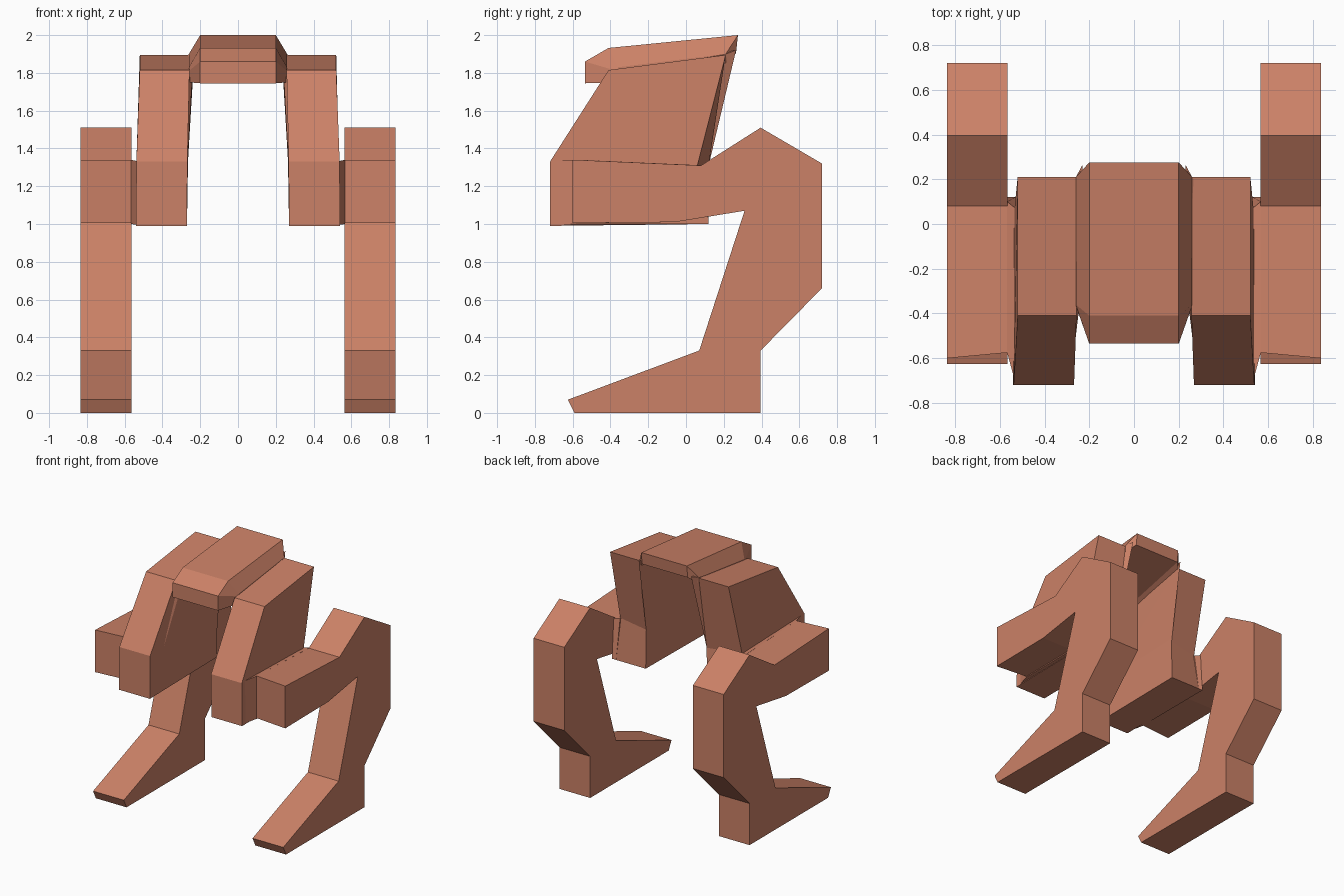
import bpy, bmesh

if "Cube" in bpy.data.objects:
    bpy.data.objects.remove(bpy.data.objects["Cube"])

# single clay colour
clay = bpy.data.materials.new("clay_orange")
clay.diffuse_color = (0.60, 0.22, 0.135, 1)
clay.use_nodes = True
clay.node_tree.nodes["Principled BSDF"].inputs["Base Color"].default_value = clay.diffuse_color


def finish(name, bm, mirror=True):
    bmesh.ops.recalc_face_normals(bm, faces=bm.faces)
    mesh = bpy.data.meshes.new(name)
    bm.to_mesh(mesh)
    bm.free()
    mesh.materials.append(clay)
    ob = bpy.data.objects.new(name, mesh)
    bpy.context.collection.objects.link(ob)
    if mirror:
        ob.modifiers.new("mirror", 'MIRROR')
    return ob


def loft(name, sections, mirror=True):
    """Solid through (x, [(y, z), ...]) sections of equal point count."""
    bm = bmesh.new()
    rings = []
    for x, prof in sections:
        # x may be one number or one number per point
        xs = x if isinstance(x, (list, tuple)) else [x] * len(prof)
        rings.append([bm.verts.new((px, y, z)) for px, (y, z) in zip(xs, prof)])
    n = len(rings[0])
    for a, b in zip(rings, rings[1:]):
        for i in range(n):
            j = (i + 1) % n
            bm.faces.new((a[i], a[j], b[j], b[i]))
    bm.faces.new(rings[0])
    bm.faces.new(rings[-1])
    return finish(name, bm, mirror)


# bent leg with thigh, shin and long foot
leg = [(-0.59, 0), (0.395, 0), (0.395, 0.33), (0.72, 0.66), (0.72, 1.32),
       (0.395, 1.51), (0.08, 1.31), (-0.60, 1.34), (-0.60, 1.005),
       (-0.06, 1.01), (0.31, 1.07), (0.07, 0.33), (-0.625, 0.07)]
inner_leg = list(leg)
inner_leg[7:9] = [(-0.575, 1.34), (-0.575, 1.005)]
loft("leg", [(0.565, inner_leg), (0.835, leg)])

# hip block, narrowing slightly to the top
hip_in = [(-0.72, 0.99), (0.12, 1.0), (0.12, 1.31),
          (0.21, 1.895), (-0.41, 1.815), (-0.72, 1.33)]
hip_out = list(hip_in)
hip_out[2] = (0.06, 1.31)
loft("hip", [([0.27, 0.27, 0.265, 0.257, 0.257, 0.268], hip_in),
             ([0.54, 0.54, 0.535, 0.52, 0.52, 0.538], hip_out)])

# short joint between hip and thigh
loft("hip_joint", [
    (0.53, [(-0.71, 0.995), (0.12, 1.0), (0.07, 1.31), (-0.71, 1.332)]),
    (0.567, [(-0.575, 1.0), (0.12, 1.0), (0.10, 1.31), (-0.575, 1.34)])])

# thin flange on the inner side of each hip
bm = bmesh.new()
for p in [(0.265, 0.20, 1.895), (0.23, 0.265, 1.92), (0.266, 0.12, 1.31),
          (0.243, -0.36, 1.76), (0.266, -0.55, 1.34), (0.262, -0.38, 1.80)]:
    bm.verts.new(p)
bmesh.ops.convex_hull(bm, input=bm.verts)
finish("hip_flange", bm)

# bridge joining both hips, with tapered ends
mid = [(-0.535, 1.745), (-0.40, 1.75), (0.265, 1.905), (0.275, 2.0),
       (-0.41, 1.932), (-0.535, 1.86)]
end = [(-0.36, 1.75), (-0.34, 1.755), (0.21, 1.85), (0.21, 1.9),
       (-0.36, 1.83), (-0.365, 1.81)]
loft("bridge", [(-0.26, end), (-0.2, mid), (0.2, mid), (0.26, end)], mirror=False)
